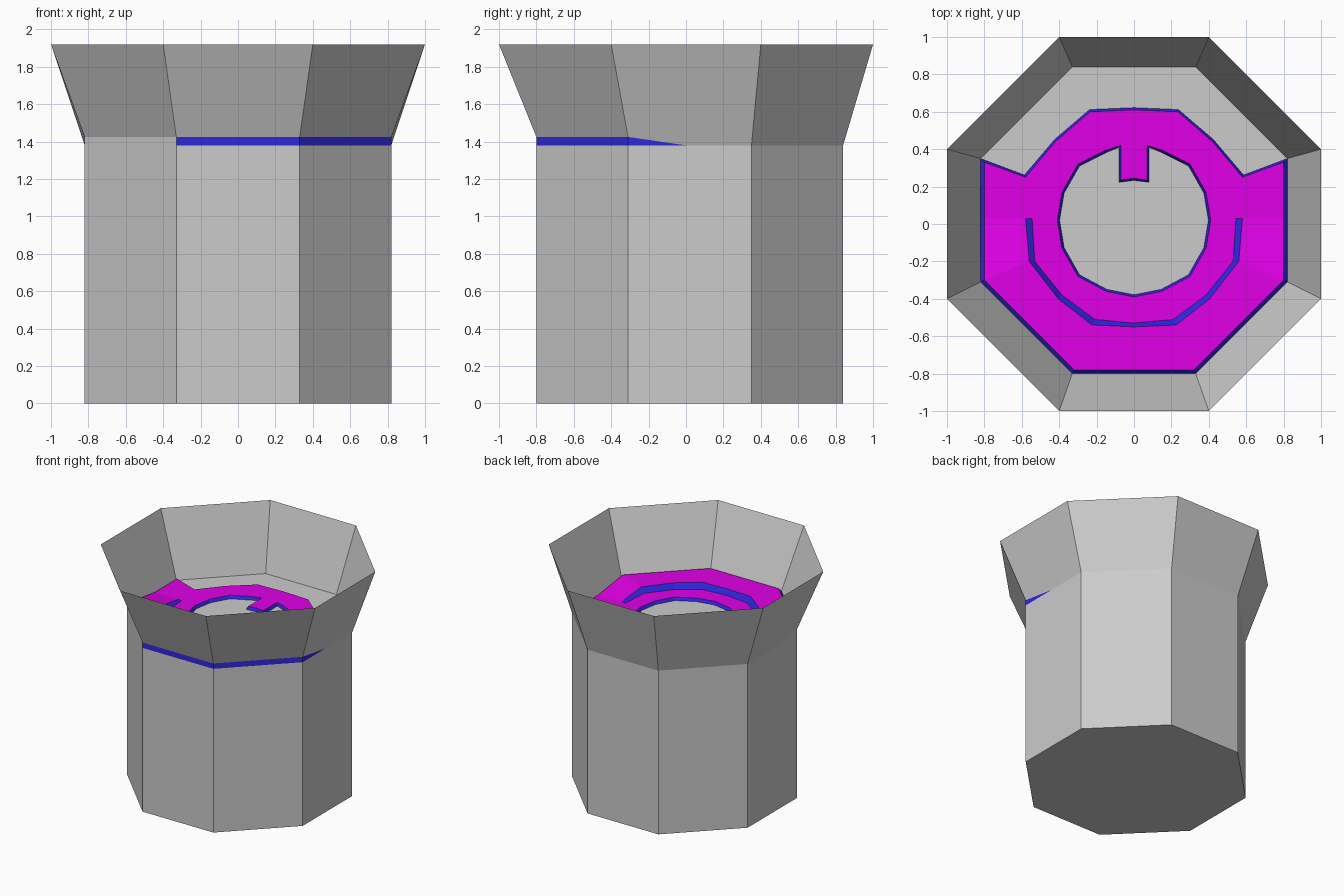
import bpy, bmesh
from mathutils import Vector

if "Cube" in bpy.data.objects:
    bpy.data.objects.remove(bpy.data.objects["Cube"])

BASE, LIFT, LOW = 1.38, 1.425, 1.405   # body top, raised front edge, plate top
HIGH = LOW + LIFT - BASE               # raised plate top


def material(name, rgb):
    m = bpy.data.materials.new(name)
    m.diffuse_color = (*rgb, 1)
    m.use_nodes = True
    m.node_tree.nodes["Principled BSDF"].inputs["Base Color"].default_value = m.diffuse_color
    return m


magenta = material("magenta", (0.75, 0.0, 0.8))
blue = material("blue", (0.03, 0.02, 0.75))


def build(name, faces, mat=None, outward=False):
    """Make one flat-shaded object; every face turned outward or upward."""
    bm = bmesh.new()
    for pts in faces:
        bm.faces.new([bm.verts.new(p) for p in pts])
    for f in bm.faces:
        f.normal_update()
        c = f.calc_center_median()
        d = Vector((c.x, c.y, 0)) if outward else Vector((0, 0, 1))
        if f.normal.dot(d) < 0:
            f.normal_flip()
    bmesh.ops.remove_doubles(bm, verts=bm.verts, dist=0.0005)
    me = bpy.data.meshes.new(name)
    bm.to_mesh(me)
    bm.free()
    ob = bpy.data.objects.new(name, me)
    bpy.context.collection.objects.link(ob)
    if mat:
        me.materials.append(mat)
    return ob


def at(pts, z):
    return [(x, y, z) for x, y in pts]


def flip(faces):
    return [[(-p[0], p[1], p[2]) for p in f] for f in faces]


def both(faces):
    return faces + flip(faces)


def strip(a, b):
    return [[a[i], a[i + 1], b[i + 1], b[i]] for i in range(len(a) - 1)]


# Half outlines, from back centre round the right side to front centre
outline = [(0, .84), (.33, .84), (.82, .35), (.82, .0), (.82, -.31), (.33, -.8), (0, -.8)]
lip = [(0, 1), (.4, 1), (1, .4), (1, .02), (1, -.4), (.4, -1), (0, -1)]
edge_z = [BASE] * 4 + [LIFT] * 3
edge = [(x, y, z) for (x, y), z in zip(outline, edge_z)]

# Octagonal body with closed top and bottom
octagon = [p for i, p in enumerate(outline) if i not in (0, 3, 6)]
ring = octagon + [(-x, y) for x, y in reversed(octagon)]
body = build("body", [at(ring, 0), at(ring, BASE)] +
             strip(at(ring + ring[:1], 0), at(ring + ring[:1], BASE)))
bm = bmesh.new()
bm.from_mesh(body.data)
bmesh.ops.recalc_face_normals(bm, faces=bm.faces)
bm.to_mesh(body.data)
bm.free()

# Flared rim, an open shell
top = at(lip, 1.92)
flare = strip(edge[:3], top[:3]) + strip(edge[4:], top[4:])
flare.append([top[2], top[4], edge[4], edge[3], edge[2]])
build("flared_rim", both(flare), outward=True)

# Raised band under the rim: grey on the left, blue on the front and right
low = at(outline, BASE)
side = [[edge[3], edge[4], low[4]]] + strip(edge[4:6], low[4:6])
front = strip(edge[5:], low[5:])
build("left_band", flip(side), outward=True)
build("front_band", side + both(front), blue, outward=True)

# Plate outlines (right half)
hole = [(0, .245), (.07, .235), (.07, .42), (.15, .395), (.30, .32), (.385, .17), (.41, .02),
        (.385, -.13), (.30, -.28), (.15, -.36), (0, -.39)]
step_in = [(.545, .03), (.53, -.2), (.385, -.38), (.21, -.51), (0, -.53)]
step_out = [(.58, .03), (.56, -.2), (.405, -.4), (.225, -.54), (0, -.55)]
back = [(.80, .33), (.58, .25), (.42, .44), (.235, .60), (0, .61)]
rise = [LOW] + [HIGH] * 4
step_top = [(x, y, z) for (x, y), z in zip(step_out, rise)]
rim = [(.80, .33, LOW), (.80, .03, LOW), (.80, -.30, HIGH), (.32, -.78, HIGH), (0, -.78, HIGH)]

# Magenta plates: lower ring with tab, side ramps and raised front
build("lower_plate", both([at(hole + step_in[::-1] + [(.80, .03)] + back, LOW)]), magenta)
build("side_ramps", both([[step_top[0], rim[1], rim[2], step_top[1]]]), magenta)
build("raised_plate", both([rim[2:] + step_top[:0:-1]]), magenta)

# Blue sloped edges: outer border, inner step, back cutout and hole walls
build("outer_border", both(strip(edge[2:], rim)), blue)
build("inner_step", both(strip(at(step_in, LOW), step_top)), blue)
back_foot = [(.82, .35)] + [(x * 1.01, y + .012) for x, y in back[1:]]
build("back_edge", both(strip(at(back, LOW), at(back_foot, BASE))), blue)
hole_foot = [(0, .233), (.08, .223), (.08, .41)] + [(x * .97, y * .97) for x, y in hole[3:]]
build("hole_edge", both(strip(at(hole, LOW), at(hole_foot, BASE))), blue)
